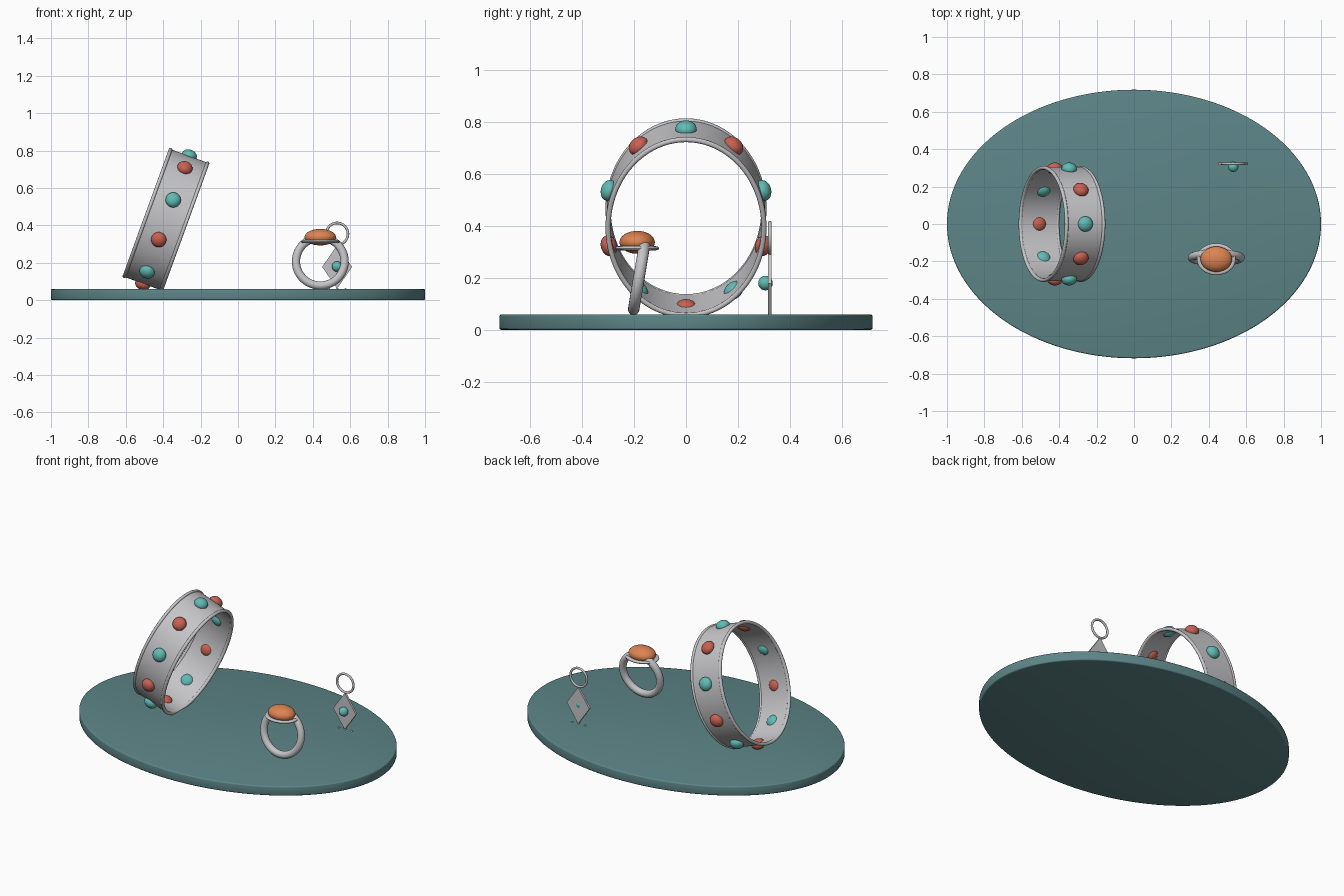
import bpy, bmesh
from math import sin, cos, pi, radians, hypot
from mathutils import Matrix, Vector

if "Cube" in bpy.data.objects:
    bpy.data.objects.remove(bpy.data.objects["Cube"])


def material(name, r, g, b):
    m = bpy.data.materials.new(name)
    m.diffuse_color = (r, g, b, 1)
    m.use_nodes = True
    m.node_tree.nodes["Principled BSDF"].inputs["Base Color"].default_value = m.diffuse_color
    return m


SILVER = material("silver", 0.56, 0.56, 0.58)
SLATE = material("slate teal", 0.11, 0.235, 0.245)
TURQUOISE = material("turquoise", 0.12, 0.50, 0.46)
CORAL = material("coral red", 0.58, 0.12, 0.085)
AMBER = material("amber orange", 0.72, 0.23, 0.085)


def finish(name, bm, mat, matrix=Matrix(), angle=35):
    """Turn a bmesh into a smooth shaded object."""
    bmesh.ops.recalc_face_normals(bm, faces=bm.faces)
    bm.transform(matrix)
    me = bpy.data.meshes.new(name)
    bm.to_mesh(me)
    bm.free()
    me.materials.append(mat)
    ob = bpy.data.objects.new(name, me)
    bpy.context.collection.objects.link(ob)
    bpy.ops.object.select_all(action='DESELECT')
    ob.select_set(True)
    bpy.context.view_layer.objects.active = ob
    bpy.ops.object.shade_smooth_by_angle(angle=radians(angle))
    return ob


def sweep(name, profile, a, b, mat, matrix, n=96):
    """Sweep a closed (along, outward) profile round an ellipse in local YZ."""
    bm = bmesh.new()
    rings = []
    for i in range(n):
        t = 2 * pi * i / n
        ny, nz = sin(t) / a, cos(t) / b
        k = hypot(ny, nz)
        rings.append([bm.verts.new((w, a * sin(t) + o * ny / k, b * cos(t) + o * nz / k))
                      for w, o in profile])
    m = len(profile)
    for i in range(n):
        r, s = rings[i], rings[(i + 1) % n]
        for j in range(m):
            bm.faces.new((r[j], r[(j + 1) % m], s[(j + 1) % m], s[j]))
    return finish(name, bm, mat, matrix)


def circle(rw, ro, cw=0.0, n=16):
    return [(cw + rw * cos(2 * pi * i / n), ro * sin(2 * pi * i / n)) for i in range(n)]


def ellipsoid(name, radii, mat, matrix, u=24, v=16):
    bm = bmesh.new()
    bmesh.ops.create_uvsphere(bm, u_segments=u, v_segments=v, radius=1)
    return finish(name, bm, mat, matrix @ Matrix.Diagonal((*radii, 1)), 60)


def at(x, y, z):
    return Matrix.Translation((x, y, z))


# Oval tray with softened edges
bm = bmesh.new()
bmesh.ops.create_cone(bm, cap_ends=True, segments=128, radius1=1, radius2=1, depth=0.06)
bm.transform(at(0, 0, 0.03) @ Matrix.Diagonal((1, 0.718, 1, 1)))
rim = [e for e in bm.edges if abs(e.verts[0].co.z - e.verts[1].co.z) < 1e-4]
bmesh.ops.bevel(bm, geom=rim, offset=0.008, segments=3, profile=0.5, affect='EDGES')
finish("tray", bm, SLATE)

# Leaning oval bangle: flat band and two beaded rims
bangle = at(-0.385, 0, 0.43) @ Matrix.Rotation(radians(20), 4, 'Y')
sweep("bangle_band", [(-0.107, -0.006), (0.107, -0.006), (0.107, 0.005), (-0.107, 0.005)],
      0.30, 0.358, SILVER, bangle, 128)
for side, label in ((-1, "left"), (1, "right")):
    sweep("bangle_rim_" + label, circle(0.010, 0.010, side * 0.105), 0.30, 0.36, SILVER, bangle, 128)

# Ten alternating stones set through the band
for i in range(10):
    t = 2 * pi * i / 10
    pos = Vector((0, 0.312 * sin(t), 0.366 * cos(t)))
    out = Vector((0, sin(t) / 0.312, cos(t) / 0.366))
    turn = out.to_track_quat('Z', 'X').to_matrix().to_4x4()
    ellipsoid(f"bangle_stone_{i + 1}", (0.041, 0.041, 0.031), CORAL if i % 2 else TURQUOISE,
              bangle @ Matrix.Translation(pos) @ turn)

# Finger ring: tilted shank, oval bezel and domed stone
upright = Matrix.Rotation(radians(90), 4, 'Z')
shank = at(0.44, -0.18, 0.207) @ Matrix.Rotation(radians(-9.5), 4, 'X') @ upright
sweep("ring_shank", circle(0.022, 0.022), 0.13, 0.13, SILVER, shank)
bezel = at(0.44, -0.188, 0.314) @ Matrix.Rotation(radians(-90), 4, 'Y')
sweep("ring_bezel", circle(0.008, 0.014), 0.071, 0.09, SILVER, bezel)
ellipsoid("ring_stone", (0.084, 0.068, 0.044), AMBER, at(0.44, -0.188, 0.337), 40, 24)

# Earring: diamond plate, hoop, bead and little drops
bm = bmesh.new()
bmesh.ops.create_cone(bm, cap_ends=True, segments=4, radius1=1, radius2=1, depth=1)
turned = min(abs(v.co.x * v.co.y) for v in bm.verts) > 0.1
flat = Matrix.Rotation(radians(45 if turned else 0), 4, 'Z')
bm.transform(Matrix.Diagonal((0.08, 0.116, 0.014, 1)) @ flat)
finish("earring_plate", bm, SILVER, at(0.53, 0.323, 0.178) @ Matrix.Rotation(radians(90), 4, 'X'))
sweep("earring_hoop", circle(0.007, 0.007), 0.058, 0.058, SILVER, at(0.53, 0.323, 0.355) @ upright, 64)
ellipsoid("earring_bead", (0.028, 0.028, 0.028), TURQUOISE, at(0.53, 0.306, 0.18))
for k in (-1, 0, 1):
    ellipsoid(f"earring_drop_{k + 2}", (0.007, 0.007, 0.007), SILVER,
              at(0.53 + 0.045 * k, 0.323, 0.058), 12, 8)
